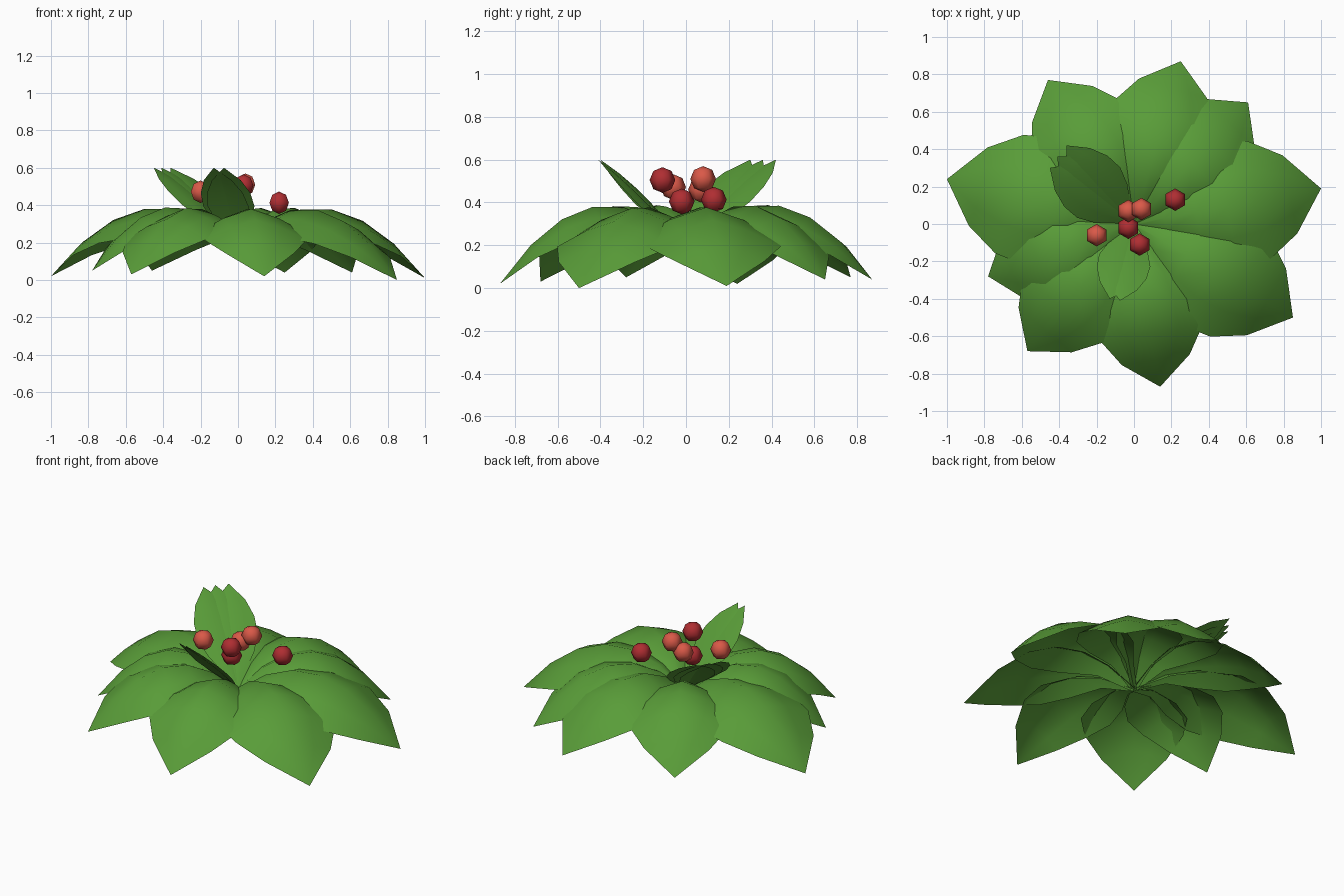
import bpy, bmesh, math

if "Cube" in bpy.data.objects:
    bpy.data.objects.remove(bpy.data.objects["Cube"])


def material(name, rgb):
    m = bpy.data.materials.new(name)
    m.diffuse_color = (*rgb, 1)
    m.use_nodes = True
    m.node_tree.nodes["Principled BSDF"].inputs["Base Color"].default_value = m.diffuse_color
    return m


GREEN = material("leaf green", (0.10, 0.335, 0.04))
RED = material("dark red", (0.43, 0.027, 0.032))
CORAL = material("light red", (0.70, 0.10, 0.065))
BASE_Z = 0.19
WIDTHS = [0.02, 0.13, 0.265, 0.335, 0.31, 0.205, 0.0]
FOLDS = [0.4, 0.48, 0.48, 0.44, 0.38, 0.32, 0.0]


def leaf(name, tip, rise, width, fold):
    """Curved leaf from the centre to its tip; rise sets the initial climb."""
    x, y, tip_z = tip
    length = math.hypot(x, y)
    dx, dy = x / length, y / length
    bend = BASE_Z + rise - tip_z
    bm = bmesh.new()
    rows = []
    n = len(WIDTHS) - 1
    for i, w in enumerate(WIDTHS):
        t = i / n
        r = t * length
        z = BASE_Z + rise * t - bend * t * t
        if i == n:
            rows.append([bm.verts.new((x, y, tip_z))] * 5)
            continue
        row = []
        for s in (-1, -0.5, 0, 0.5, 1):
            side = s * w * width
            drop = fold * FOLDS[i] * w * width * abs(s) ** 1.4
            row.append(bm.verts.new((dx * r - dy * side, dy * r + dx * side, z - drop)))
        rows.append(row)
    for a, b in zip(rows, rows[1:]):
        for j in range(4):
            quad = [a[j], b[j], b[j + 1], a[j + 1]]
            bm.faces.new(list(dict.fromkeys(quad)))
    bm.normal_update()
    if sum(f.normal.z for f in bm.faces) < 0:
        bmesh.ops.reverse_faces(bm, faces=bm.faces[:])
    finish(bm, name, GREEN)


def finish(bm, name, mat):
    for f in bm.faces:
        f.smooth = True
    me = bpy.data.meshes.new(name)
    bm.to_mesh(me)
    bm.free()
    me.materials.append(mat)
    bpy.context.collection.objects.link(bpy.data.objects.new(name, me))


# Ring of large drooping leaves
tips = [(-1, 0.24, 0.02), (-0.46, 0.77, 0.05), (0.25, 0.87, 0.04),
        (0.61, 0.65, 0.04), (1, 0.19, 0.01), (0.85, -0.5, 0.0),
        (0.14, -0.87, 0.02), (-0.57, -0.68, 0.03), (-0.78, -0.28, 0.05)]
for i, tip in enumerate(tips):
    size = math.hypot(tip[0], tip[1]) / 0.98
    leaf(f"drooping_leaf_{i + 1}", tip, 0.93, size, 1.0)

# Two tufts of small upright leaves
for i, tip in enumerate([(-0.45, 0.30, 0.6), (-0.41, 0.36, 0.6), (-0.36, 0.42, 0.6)]):
    leaf(f"back_upright_leaf_{i + 1}", tip, 0.55, 0.42, 0.4)
for i, tip in enumerate([(-0.13, -0.40, 0.6), (-0.075, -0.41, 0.6)]):
    leaf(f"front_upright_leaf_{i + 1}", tip, 0.50, 0.38, 0.4)

# Faceted berries
berries = [((0.22, 0.13, 0.413), RED), ((-0.03, -0.02, 0.405), RED),
           ((0.03, -0.11, 0.505), RED), ((0.04, 0.08, 0.51), CORAL),
           ((-0.03, 0.07, 0.46), CORAL), ((-0.2, -0.06, 0.472), CORAL)]
for i, (pos, mat) in enumerate(berries):
    bm = bmesh.new()
    bmesh.ops.create_uvsphere(bm, u_segments=6, v_segments=4, radius=0.06)
    bmesh.ops.translate(bm, verts=bm.verts[:], vec=pos)
    finish(bm, f"berry_{i + 1}", mat)
